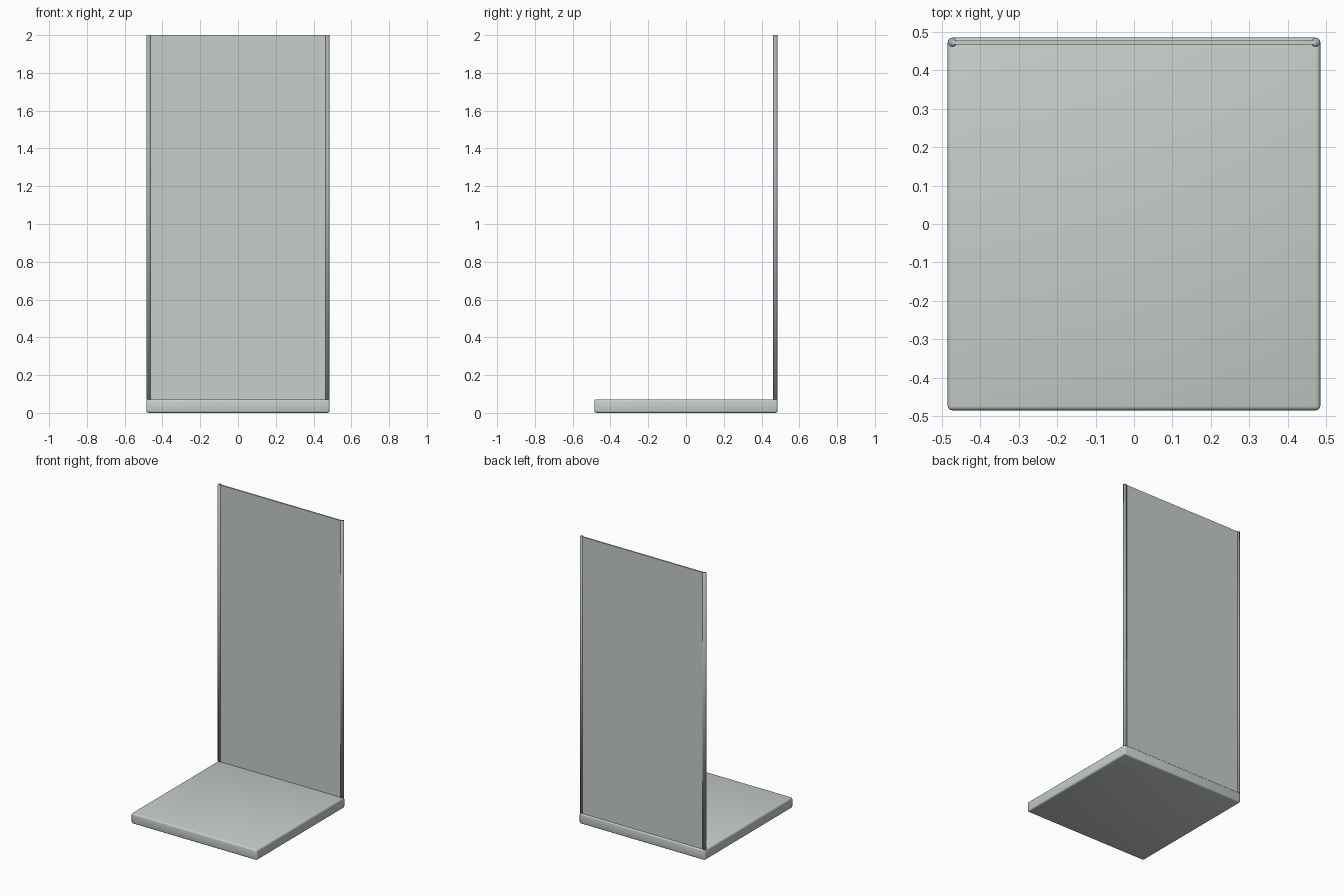
import bpy
import math

old = bpy.data.objects.get("Cube")
if old:
    bpy.data.objects.remove(old, do_unlink=True)

HALF = 0.485        # half width of the base
BASE_H = 0.072      # base height
TOP = 2.0           # top of the panel
POST_R = 0.012


def material(name, rgb):
    mat = bpy.data.materials.new(name)
    mat.use_nodes = True
    colour = (*rgb, 1.0)
    mat.diffuse_color = colour
    mat.node_tree.nodes["Principled BSDF"].inputs["Base Color"].default_value = colour
    return mat


def finish(name, mat):
    obj = bpy.context.object
    obj.name = obj.data.name = name
    obj.data.materials.append(mat)
    return obj


def box(name, size, centre, mat):
    bpy.ops.mesh.primitive_cube_add(size=1, location=centre)
    obj = finish(name, mat)
    obj.scale = size
    bpy.ops.object.transform_apply(location=False, rotation=False, scale=True)
    return obj


pale_grey = material("pale grey green", (0.57, 0.62, 0.59))
post_grey = material("cool metal grey", (0.40, 0.42, 0.46))

# Base slab with softly rounded edges
base = box("base", (2 * HALF, 2 * HALF, BASE_H), (0, 0, BASE_H / 2), pale_grey)
bevel = base.modifiers.new("rounded_edges", "BEVEL")
bevel.width = 0.011
bevel.segments = 3
bpy.ops.object.modifier_apply(modifier=bevel.name)
bpy.ops.object.shade_smooth_by_angle(angle=math.radians(35))

# Thin upright back panel between the posts
post_pos = HALF - POST_R
rise = TOP - BASE_H
mid_z = BASE_H + rise / 2
box("back_panel", (2 * post_pos, 0.01, rise), (0, post_pos, mid_z), pale_grey)

# Slim round posts at the back corners
for side, name in ((1, "left_post"), (-1, "right_post")):
    bpy.ops.mesh.primitive_cylinder_add(vertices=16, radius=POST_R, depth=rise,
                                        location=(side * post_pos, post_pos, mid_z))
    finish(name, post_grey)
    bpy.ops.object.shade_smooth()
